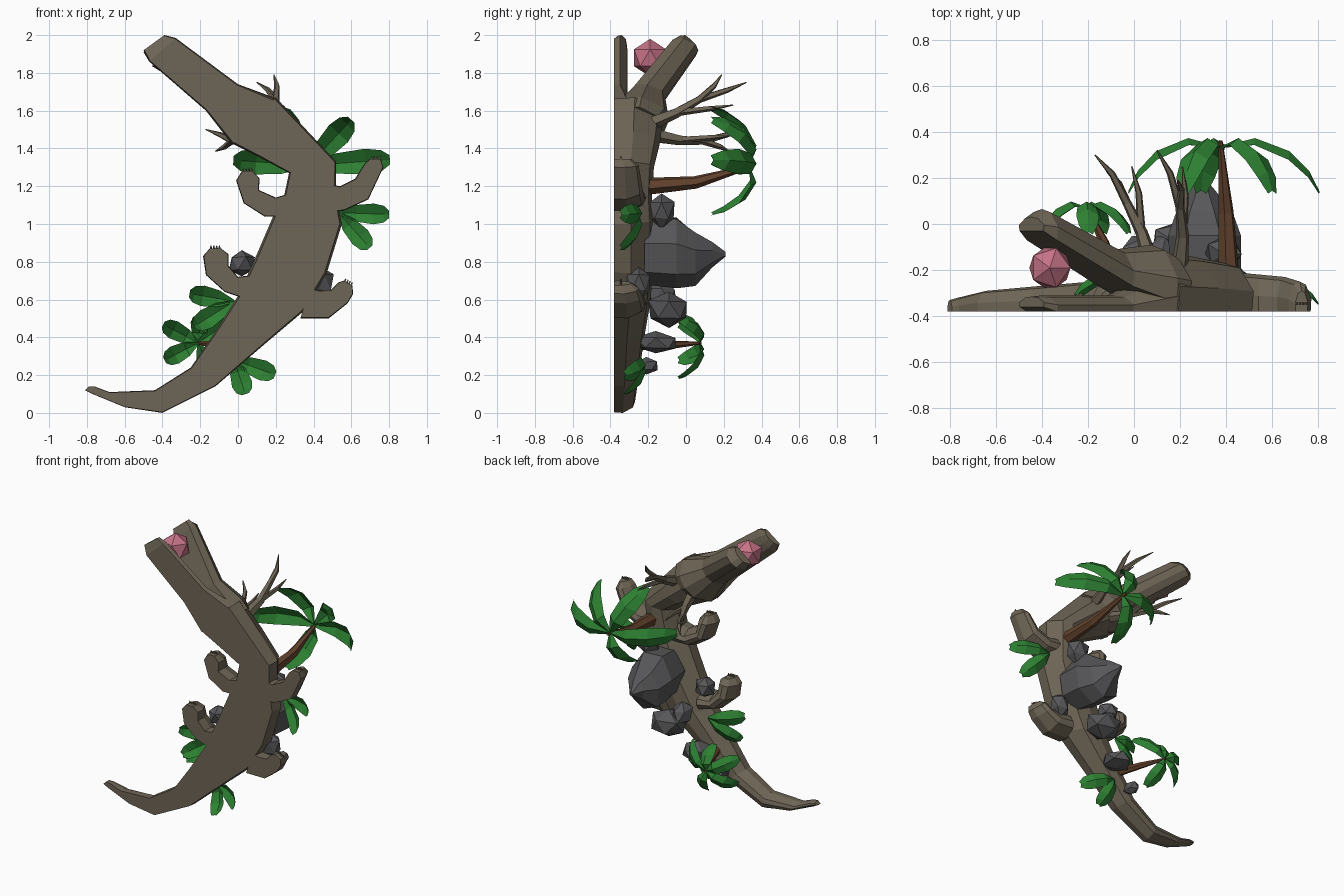
import bpy, bmesh, math, random
from mathutils import Vector

if "Cube" in bpy.data.objects:
    bpy.data.objects.remove(bpy.data.objects["Cube"])

random.seed(4)

def material(name, rgb):
    m = bpy.data.materials.new(name)
    m.diffuse_color = (*rgb, 1)
    m.use_nodes = True
    m.node_tree.nodes["Principled BSDF"].inputs["Base Color"].default_value = m.diffuse_color
    return m

HIDE = material("brown hide", (0.155, 0.130, 0.092))
STONE = material("grey stone", (0.095, 0.095, 0.100))
LEAF = material("green leaf", (0.026, 0.215, 0.032))
BARK = material("palm bark", (0.125, 0.055, 0.026))
PINK = material("pink ball", (0.56, 0.17, 0.24))

def finish(bm, name, mat):
    bmesh.ops.recalc_face_normals(bm, faces=bm.faces[:])
    me = bpy.data.meshes.new(name)
    bm.to_mesh(me)
    bm.free()
    me.materials.append(mat)
    ob = bpy.data.objects.new(name, me)
    bpy.context.collection.objects.link(ob)
    return ob

def skin(bm, rings):
    """Join equal rings of points into a closed skin with end caps."""
    loops = [[bm.verts.new(p) for p in r] for r in rings]
    n = len(loops[0])
    for a, b in zip(loops, loops[1:]):
        for i in range(n):
            j = (i + 1) % n
            bm.faces.new((a[i], a[j], b[j], b[i]))
    bm.faces.new(loops[0])
    bm.faces.new(loops[-1])

# cross-section: flat belly, widest at mid height, faceted back
SECTION = [(.03, 0), (.97, 0), (1, .42), (.76, .9), (.5, 1), (.24, .9), (0, .42)]

def hide_part(name, stations):
    """Station: left x, z, right x, z, belly y, back y."""
    bm = bmesh.new()
    skin(bm, [[(lx + (rx - lx) * t, b + (k - b) * h, lz + (rz - lz) * t)
               for t, h in SECTION] for lx, lz, rx, rz, b, k in stations])
    return finish(bm, name, HIDE)

def tube_rings(pts, radii, sides):
    pts = [Vector(p) for p in pts]
    rings = []
    for i, (p, r) in enumerate(zip(pts, radii)):
        d = (pts[min(i + 1, len(pts) - 1)] - pts[max(i - 1, 0)]).normalized()
        u = d.cross(Vector((.3, .1, 1))).normalized()
        v = d.cross(u)
        rings.append([p + r * (u * math.cos(a) + v * math.sin(a))
                      for a in (math.tau * k / sides for k in range(sides))])
    return rings

# body with tail and neck
hide_part("body", [
    (-.79, .14, -.81, .12, -.38, -.33), (-.76, .14, -.77, .10, -.38, -.32),
    (-.68, .11, -.60, .03, -.38, -.29), (-.44, .12, -.40, .0, -.38, -.27),
    (-.25, .24, -.12, .14, -.38, -.25), (-.12, .43, .16, .38, -.38, -.22),
    (.00, .62, .35, .54, -.38, -.19), (.10, .84, .47, .74, -.38, -.17),
    (.19, 1.05, .55, 1.00, -.38, -.17), (.24, 1.13, .52, 1.15, -.38, -.18),
    (.27, 1.27, .52, 1.33, -.38, -.17), (.12, 1.35, .37, 1.49, -.38, -.14),
    (-.04, 1.43, .20, 1.67, -.38, -.12)])

# jaws
hide_part("lower_jaw", [
    (-.03, 1.42, .20, 1.66, -.38, -.22), (-.17, 1.60, .00, 1.74, -.38, -.31),
    (-.47, 1.86, -.33, 1.985, -.38, -.31), (-.50, 1.92, -.39, 2.0, -.36, -.315)])
hide_part("upper_jaw", [
    (.02, 1.41, .25, 1.62, -.33, -.13), (-.04, 1.43, .19, 1.67, -.34, -.09),
    (-.16, 1.60, .00, 1.74, -.27, -.11), (-.47, 1.86, -.33, 1.98, -.07, .065),
    (-.50, 1.91, -.39, 2.0, -.03, .03)])

# legs with toes: inner edge and outer edge points
LEG_TOP = (-.21, -.22, -.23, -.25, -.29)
LEGS = {
    "front_leg_right": [(.44, 1.22, .44, 1.06), (.54, 1.2, .56, 1.07), (.62, 1.24, .69, 1.13),
                        (.67, 1.32, .77, 1.30), (.70, 1.345, .755, 1.345)],
    "front_leg_left": [(.30, 1.17, .26, 1.04), (.20, 1.14, .14, 1.04), (.11, 1.18, .03, 1.11),
                       (.115, 1.24, -.01, 1.23), (.08, 1.28, .02, 1.28)],
    "back_leg_left": [(.08, .73, .05, .60), (.00, .72, -.07, .64), (-.05, .78, -.17, .73),
                      (-.05, .84, -.185, .83), (-.09, .87, -.15, .87)],
    "back_leg_right": [(.38, .66, .33, .50), (.43, .65, .48, .50), (.49, .65, .58, .58),
                       (.53, .69, .61, .63), (.56, .70, .605, .675)]}
for name, edges in LEGS.items():
    hide_part(name, [(*e, -.38, k) for e, k in zip(edges, LEG_TOP)])
    lx, lz, rx, rz = edges[-1]
    px, pz = (edges[-2][0] + edges[-2][2]) / 2, (edges[-2][1] + edges[-2][3]) / 2
    out = Vector(((lx + rx) / 2 - px, 0, (lz + rz) / 2 - pz)).normalized()
    bm = bmesh.new()
    for k in range(4):
        t = (k + .5) / 4
        p = Vector((lx + (rx - lx) * t, -.345, lz + (rz - lz) * t))
        skin(bm, tube_rings([p - out * .02, p + out * .015], (.011, .003), 4))
    finish(bm, name + "_toes", HIDE)

# ball held in the mouth
bm = bmesh.new()
bmesh.ops.create_icosphere(bm, subdivisions=1, radius=.1)
finish(bm, "mouth_ball", PINK).location = (-.365, -.19, 1.88)

# branching horns behind the head
def branch(name, base, fork, tips):
    bm = bmesh.new()
    base, fork = Vector(base), Vector(fork)
    mid = (base + fork) / 2 + Vector((.012, 0, -.01))
    skin(bm, tube_rings([base, mid, fork], (.038, .028, .02), 5))
    for i, tip in enumerate(tips):
        tip = Vector(tip)
        start = fork if i < 2 else mid
        bend = start.lerp(tip, .55) + Vector((.012, .012, .0))
        skin(bm, tube_rings([start, bend, tip], (.02, .015, .003), 5))
    finish(bm, name, HIDE)

branch("horn_left", (.07, -.16, 1.47), (-.03, .09, 1.44),
       [(-.17, .30, 1.50), (-.12, .23, 1.385), (-.01, .25, 1.47)])
branch("horn_right", (.20, -.17, 1.54), (.20, .07, 1.66),
       [(.10, .32, 1.75), (.19, .19, 1.79), (.21, .25, 1.63)])

# rocks along the back, chunky faceted lumps
def rock(name, centre, size):
    bm = bmesh.new()
    bmesh.ops.create_icosphere(bm, subdivisions=1, radius=1)
    for v in bm.verts:
        v.co *= random.uniform(.95, 1.2)
        v.co = Vector([c + p * s for p, s, c in zip(v.co, size, centre)])
    finish(bm, name, STONE)

rock("rock_hip", (.20, -.09, .545), (.13, .11, .095))
rock("rock_tail", (.02, -.16, .37), (.09, .11, .055))
rock("rock_shoulder", (.39, -.13, 1.07), (.08, .07, .09))
rock("rock_side_right", (.44, -.25, .69), (.065, .065, .085))
rock("rock_side_left", (.02, -.25, .79), (.07, .075, .07))
rock("rock_small", (-.15, -.21, .25), (.045, .06, .045))
rock("rock_hip_small", (.12, -.13, .62), (.06, .08, .075))

# large boulder, a leaning faceted peak
bm = bmesh.new()
rings = []
for y, r, cx, cz in [(-.22, .18, .32, .85), (-.05, .20, .31, .845),
                     (.05, .15, .30, .82), (.14, .075, .30, .84), (.21, .012, .29, .84)]:
    rings.append([(cx + .85 * r * f * math.cos(a), y, cz + r * f * math.sin(a))
                  for a, f in ((math.tau * (k + .3) / 7, random.uniform(.92, 1.08)) for k in range(7))])
skin(bm, rings)
finish(bm, "boulder", STONE)

# leaves: folded blades that rise, then droop towards the belly
def leaves(name, origin, blades, width, droop):
    bm = bmesh.new()
    o = Vector(origin)
    for deg, length in blades:
        a = math.radians(deg)
        d, s = Vector((math.cos(a), 0, math.sin(a))), Vector((-math.sin(a), 0, math.cos(a)))
        rows = []
        for t, w, y in [(0, .07, 0), (.35, .4, .2), (.7, .5, -.1), (.9, .4, -.55), (1, .18, -1)]:
            mid = o + d * length * t + Vector((0, droop * y, 0))
            drop = Vector((0, -.55 * w * width, 0))
            rows.append([bm.verts.new(p) for p in
                         (mid - s * w * width + drop, mid, mid + s * w * width + drop)])
        for p, q in zip(rows, rows[1:]):
            for i in (0, 1):
                bm.faces.new((p[i], p[i + 1], q[i + 1], q[i]))
    finish(bm, name, LEAF)

def trunk(name, pts, radii):
    bm = bmesh.new()
    skin(bm, tube_rings(pts, radii, 6))
    finish(bm, name, BARK)

trunk("tall_palm_trunk", [(.41, -.20, 1.20), (.40, .05, 1.22), (.375, .36, 1.31)], (.046, .034, .01))
leaves("tall_palm_leaves", (.375, .335, 1.31),
       [(4, .43), (47, .33), (118, .34), (176, .40), (252, .27)], .135, .19)
trunk("small_palm_trunk", [(-.07, -.25, .36), (-.13, -.08, .36), (-.21, .08, .37)], (.03, .022, .008))
leaves("small_palm_leaves", (-.21, .075, .37),
       [(152, .21), (207, .20), (85, .15), (35, .23), (292, .20)], .1, .11)

# low plants beside the body
leaves("plant_shoulder", (.53, -.25, 1.06), [(-2, .27), (-48, .25)], .11, .09)
leaves("plant_tail", (-.02, -.23, .28), [(-20, .23), (-72, .19)], .11, .09)
leaves("plant_hip", (-.02, -.22, .59), [(170, .24), (212, .25)], .11, .08)
